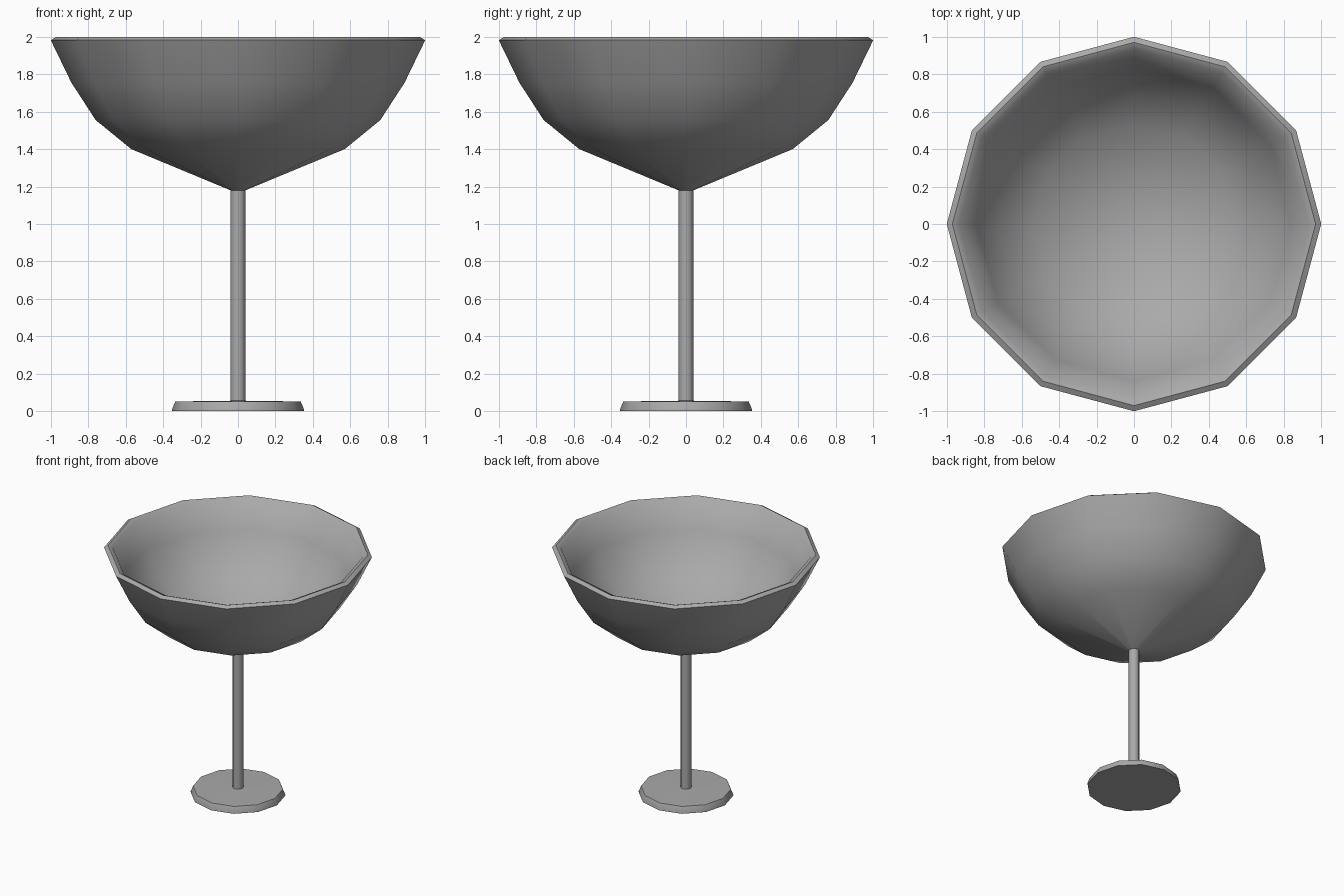
import bpy, bmesh, math

SIDES = 12

cube = bpy.data.objects.get("Cube")
if cube:
    bpy.data.objects.remove(cube, do_unlink=True)

grey = bpy.data.materials.new("plain grey")
grey.use_nodes = True
colour = (0.4, 0.4, 0.4, 1)
grey.diffuse_color = colour
grey.node_tree.nodes["Principled BSDF"].inputs["Base Color"].default_value = colour


def lathe(name, profile, sharp_angle):
    """Turn a (radius, height) profile around z; radius 0 closes to a point."""
    bm = bmesh.new()
    rings = []
    for r, z in profile:
        count = SIDES if r else 1
        rings.append([bm.verts.new((r * math.cos(math.tau * i / SIDES),
                                    r * math.sin(math.tau * i / SIDES), z))
                      for i in range(count)])
    for low, high in zip(rings, rings[1:]):
        for i in range(SIDES):
            j = (i + 1) % SIDES
            corners = [low[i % len(low)], low[j % len(low)],
                       high[j % len(high)], high[i % len(high)]]
            bm.faces.new(list(dict.fromkeys(corners)))
    bmesh.ops.recalc_face_normals(bm, faces=bm.faces)
    mesh = bpy.data.meshes.new(name)
    bm.to_mesh(mesh)
    bm.free()
    mesh.materials.append(grey)
    obj = bpy.data.objects.new(name, mesh)
    bpy.context.collection.objects.link(obj)
    bpy.ops.object.select_all(action="DESELECT")
    obj.select_set(True)
    bpy.context.view_layer.objects.active = obj
    bpy.ops.object.shade_smooth_by_angle(angle=math.radians(sharp_angle))


# Foot, stem, bowl outside, rim and bowl inside as one turned surface
lathe("goblet", [
    (0, 0), (0.353, 0), (0.353, 0.008), (0.335, 0.052),   # foot
    (0.04, 0.056), (0.04, 1.18),                          # stem
    (0.57, 1.40), (0.76, 1.555), (0.89, 1.755), (1, 1.982),  # bowl outside
    (0.97, 2), (0.935, 1.985),                            # rim
    (0.84, 1.78), (0.72, 1.595), (0.54, 1.45), (0, 1.23),  # bowl inside
], 50)
